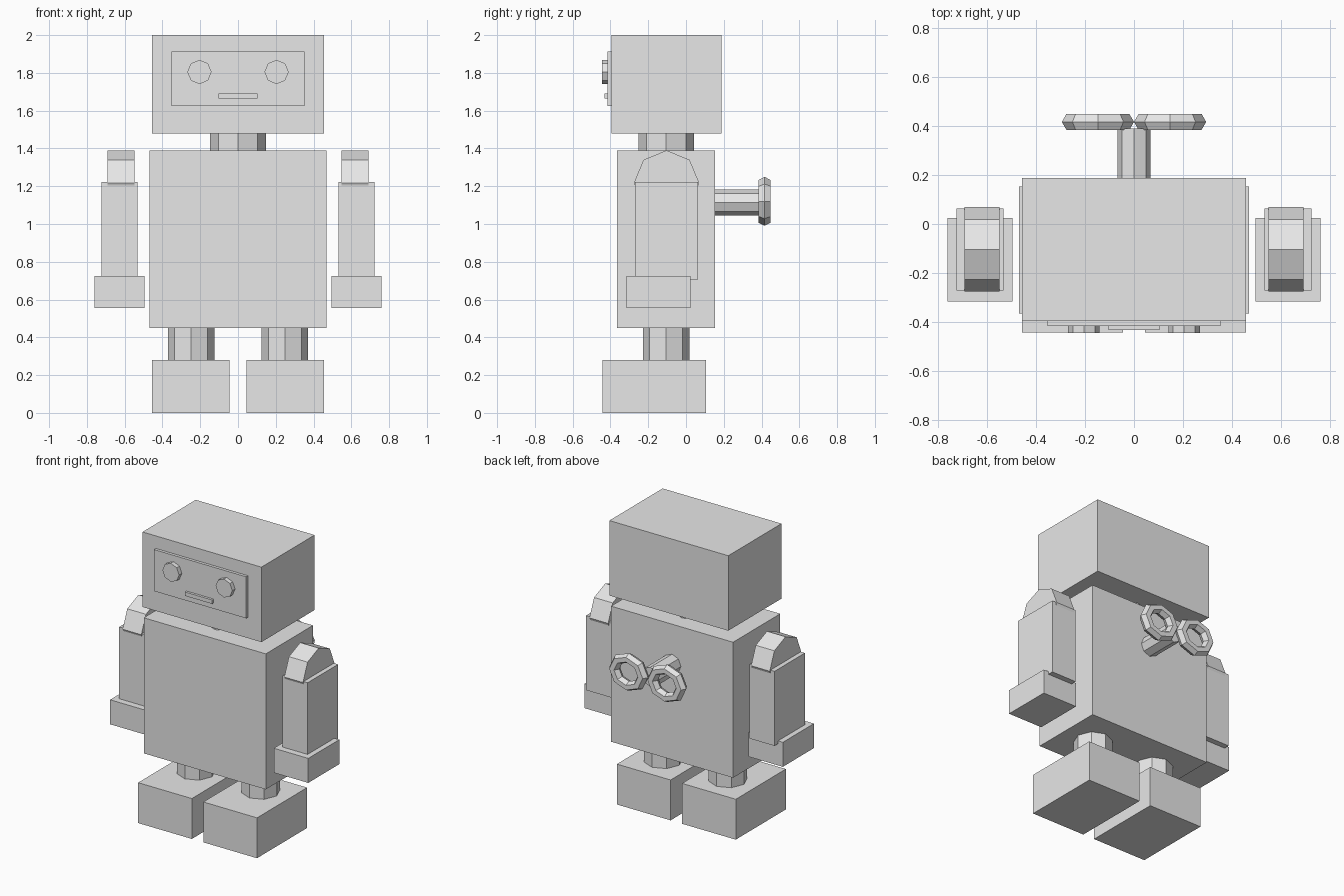
import bpy
from math import pi

cube = bpy.data.objects.get("Cube")
if cube:
    bpy.data.objects.remove(cube, do_unlink=True)

grey = bpy.data.materials.new("light_grey")
grey.use_nodes = True
grey.diffuse_color = (0.8, 0.8, 0.8, 1)
grey.node_tree.nodes["Principled BSDF"].inputs["Base Color"].default_value = (0.8, 0.8, 0.8, 1)


def finish(name):
    obj = bpy.context.object
    obj.name = name
    obj.data.materials.clear()
    obj.data.materials.append(grey)
    return obj


def box(name, x, y, z):
    """Box spanning the given (low, high) ranges."""
    spans = (x, y, z)
    bpy.ops.mesh.primitive_cube_add(size=1, location=[(a + b) / 2 for a, b in spans])
    obj = finish(name)
    obj.scale = [b - a for a, b in spans]
    return obj


def octagon(name, centre, radius, depth, axis="z"):
    """Eight-sided cylinder with corners on its cross axes."""
    turn = {"x": (0, pi / 2, 0), "y": (pi / 2, 0, 0), "z": (0, 0, 0)}[axis]
    bpy.ops.mesh.primitive_cylinder_add(vertices=8, radius=radius, depth=depth,
                                        location=centre, rotation=turn)
    return finish(name)


# Head and face
box("head", (-0.456, 0.456), (-0.395, 0.188), (1.48, 2.0))
box("face_plate", (-0.353, 0.353), (-0.415, -0.385), (1.625, 1.913))
box("mouth", (-0.104, 0.104), (-0.432, -0.405), (1.665, 1.692))
octagon("neck", (0, -0.105, 1.435), 0.147, 0.11)

# Torso
box("torso", (-0.468, 0.468), (-0.364, 0.153), (0.45, 1.39))

# Paired parts
for side, s in (("left", 1), ("right", -1)):
    def span(a, b):
        return tuple(sorted((s * a, s * b)))

    octagon(side + "_eye", (s * 0.204, -0.425, 1.805), 0.064, 0.04, "y")
    octagon(side + "_leg", (s * 0.248, -0.105, 0.365), 0.123, 0.19)
    box(side + "_foot", span(0.044, 0.456), (-0.443, 0.106), (0, 0.28))
    octagon(side + "_shoulder", (s * 0.62, -0.103, 1.217), 0.173, 0.143, "x")
    box(side + "_arm", span(0.532, 0.723), (-0.27, 0.063), (0.705, 1.222))
    box(side + "_hand", span(0.496, 0.76), (-0.316, 0.024), (0.555, 0.725))

    # Wind-up key loop
    bpy.ops.mesh.primitive_torus_add(major_segments=8, minor_segments=6,
                                     major_radius=0.11, minor_radius=0.037,
                                     location=(s * 0.147, 0.416, 1.12),
                                     rotation=(pi / 2, 0, 0))
    finish(side + "_key_loop").scale.y = 0.88

# Wind-up key shaft
octagon("key_shaft", (0, 0.265, 1.114), 0.068, 0.25, "y")
